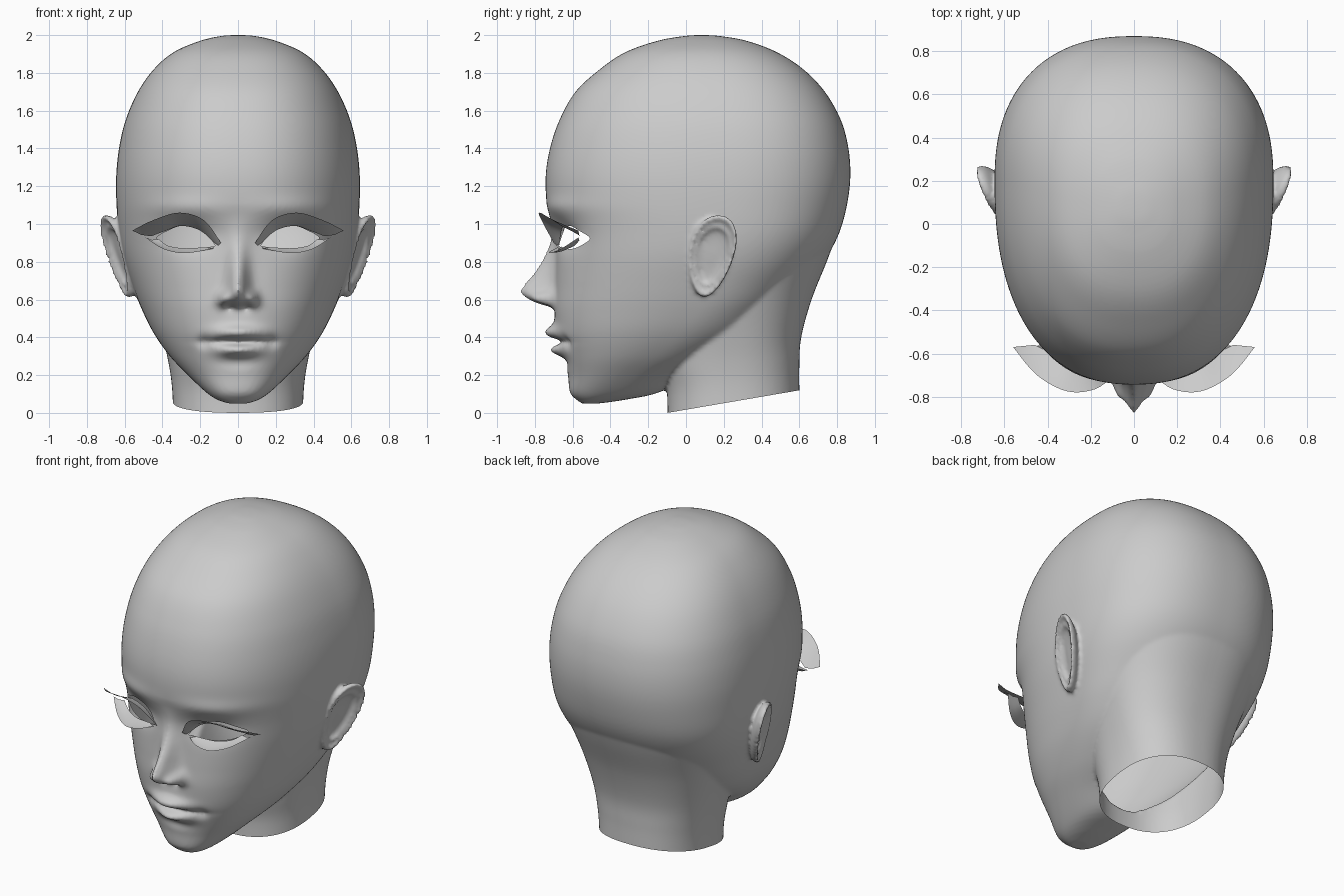
import bpy, bmesh
from math import sin, cos, pi, exp
from mathutils import Vector

if "Cube" in bpy.data.objects:
    bpy.data.objects.remove(bpy.data.objects["Cube"])

skin = bpy.data.materials.new("grey_clay")
skin.use_nodes = True
GREY = (0.6, 0.6, 0.6, 1)
skin.diffuse_color = GREY
skin.node_tree.nodes["Principled BSDF"].inputs["Base Color"].default_value = GREY


def spline(rows, steps):
    """Catmull-Rom through rows of any width."""
    pts = [Vector(r) for r in rows]
    out = []
    for i in range(len(pts) - 1):
        a, b, c, d = (pts[min(max(k, 0), len(pts) - 1)] for k in range(i - 1, i + 3))
        for s in range(steps):
            t = s / steps
            out.append(b + (c - a) * (t / 2) + (a * 2 - b * 5 + c * 4 - d) * (t * t / 2)
                       + (b * 3 - a - c * 3 + d) * (t ** 3 / 2))
    return out + [pts[-1]]


def new_object(name, bm, slots=1):
    me = bpy.data.meshes.new(name)
    bm.to_mesh(me)
    bm.free()
    for _ in range(slots):
        me.materials.append(skin)
    ob = bpy.data.objects.new(name, me)
    bpy.context.collection.objects.link(ob)
    return ob


def skin_rings(bm, rings, caps=True, closed=True):
    vs = [[bm.verts.new(p) for p in ring] for ring in rings]
    for a, b in zip(vs, vs[1:]):
        n = len(a)
        for i in range(n if closed else n - 1):
            j = (i + 1) % n
            bm.faces.new((a[i], a[j], b[j], b[i]))
    if caps:
        bm.faces.new(vs[0])
        bm.faces.new(vs[-1])


def bump(x, z, cx, cz, sx, sz):
    return exp(-((x - cx) / sx) ** 2 - ((z - cz) / sz) ** 2)


# Nose ridge: height, projection, half width
nose = spline([(0.5, 0, .08), (.55, 0, .08), (.575, .075, .075), (.61, .15, .065), (.65, .18, .056),
               (.72, .13, .05), (.82, .065, .05), (.92, .02, .05), (1.03, 0, .06), (1.1, 0, .06)], 6)


def features(x, z):
    """Forward relief of the face."""
    x = abs(x)
    d = 0
    for a, b in zip(nose, nose[1:]):
        if a[0] <= z < b[0]:
            r = a.lerp(b, (z - a[0]) / (b[0] - a[0]))
            d += r[1] * exp(-(x / r[2]) ** 2)
    d += .07 * bump(x, z, .075, .605, .032, .035)       # nostril wings
    d -= .05 * bump(x, z, .045, .562, .022, .016)       # nostrils
    d += .065 * bump(x, z, 0, .425, .12, .035)          # upper lip
    d += .06 * bump(x, z, 0, .33, .1, .03)              # lower lip
    d -= .05 * bump(x, z, 0, .378, .15, .013)           # mouth line
    d -= .02 * bump(x, z, .18, .375, .03, .03)          # mouth corners
    d -= .015 * bump(x, z, 0, .27, .1, .03)             # chin crease
    d -= .045 * bump(x, z, .25, .94, .13, .08)          # eye sockets
    d += .015 * bump(x, z, .3, 1.09, .2, .05)           # brows
    return d


def loft(bm, rows, steps, sides, relief=False):
    """Rows: z, half width, front y, widest y, back y."""
    rings = []
    for z, w, front, mid, back in spline(rows, steps):
        ring = []
        for i in range(sides):
            a = 2 * pi * i / sides
            s, c = sin(a), cos(a)
            n = 2 / 2.35
            x = w * abs(s) ** n * (1 if s > 0 else -1)
            depth = abs(c) ** n
            y = mid + ((front - mid) if c > 0 else (back - mid)) * depth
            if relief and c > 0:
                y -= features(x, z) * min(1, depth * 1.3)
            ring.append((x, y, z))
        rings.append(ring)
    skin_rings(bm, rings)


bm = bmesh.new()
# Skull and face
loft(bm, [(.05, .05, -.55, -.51, -.46), (.07, .11, -.58, -.47, -.32), (.11, .17, -.615, -.4, -.14),
          (.2, .265, -.625, -.3, 0), (.3, .36, -.65, -.18, .2), (.42, .445, -.685, -.05, .4),
          (.55, .51, -.7, .06, .52), (.68, .56, -.695, .12, .63), (.82, .605, -.69, .17, .74),
          (.95, .63, -.7, .2, .81), (1.1, .643, -.735, .2, .852), (1.25, .645, -.743, .2, .87),
          (1.4, .63, -.72, .2, .86), (1.55, .595, -.67, .19, .82), (1.7, .53, -.585, .17, .735),
          (1.82, .445, -.455, .14, .62), (1.91, .34, -.32, .11, .48), (1.97, .2, -.15, .09, .32),
          (1.995, .09, -.01, .08, .18), (2.0, .02, .06, .08, .1)], 9, 240, True)
# Neck
loft(bm, [(-.15, .34, -.1, .25, .6), (.1, .347, -.1, .25, .6), (.25, .365, -.13, .25, .6),
          (.4, .4, -.13, .25, .61), (.6, .46, -.1, .25, .665), (.8, .53, 0, .25, .745),
          (.95, .58, .1, .25, .8)], 6, 96)
# Ears: concentric rings running from the bowl, over the rim, to the back
ear_profile = [(.08, -.012), (.4, -.014), (.62, -.008), (.7, .012), (.78, .004), (.86, .014),
               (.94, .026), (1, .014), (.98, -.012), (.88, -.032), (.65, -.06), (.3, -.1)]
for side in (1, -1):
    rings = []
    for r, out in spline(ear_profile, 3):
        ring = []
        for i in range(48):
            a = 2 * pi * i / 48
            z = .83 + .218 * r * cos(a)
            y = .135 + .12 * r * sin(a) * (1 + .22 * cos(a)) + .17 * (z - .83)
            ring.append((side * (.632 + .22 * (z - .83) + .36 * (y - .135) + out), y, z))
        rings.append(ring)
    skin_rings(bm, rings)
bmesh.ops.recalc_face_normals(bm, faces=bm.faces)
raw = new_object("head_raw", bm, 2)

# Cutters for the eye openings and the neck opening
cut = bmesh.new()
lid = spline([(.12, .885), (.16, .94), (.22, .98), (.3, .99), (.37, .965), (.43, .925),
              (.37, .885), (.29, .868), (.2, .87), (.12, .885)], 5)[:-1]
for side in (1, -1):
    skin_rings(cut, [[(side * x, y, z) for x, z in lid] for y in (-1, -.2)])
skin_rings(cut, [[(x, -.9, z - .137), (x, .9, z + .171)] + [(x, .9, -.6), (x, -.9, -.6)]
                 for x in (-.8, .8) for z in (0,)])
bmesh.ops.recalc_face_normals(cut, faces=cut.faces)
for f in cut.faces:
    f.material_index = 1
cutter = new_object("opening_cutter", cut, 2)
cutter.hide_render = True

remesh = raw.modifiers.new("fuse", "REMESH")
remesh.mode, remesh.voxel_size = "VOXEL", .0125
soft = raw.modifiers.new("soften", "SMOOTH")
soft.factor, soft.iterations = .5, 4
hole = raw.modifiers.new("openings", "BOOLEAN")
hole.operation, hole.object, hole.solver = "DIFFERENCE", cutter, "EXACT"

# Bake the fused shell, then drop the faces left by the cutters
baked = bpy.data.meshes.new_from_object(raw.evaluated_get(bpy.context.evaluated_depsgraph_get()))
bm = bmesh.new()
bm.from_mesh(baked)
bmesh.ops.delete(bm, geom=[f for f in bm.faces if f.material_index == 1], context="FACES")
for f in bm.faces:
    f.smooth = True
new_object("head", bm)
for ob in (raw, cutter):
    bpy.data.objects.remove(ob)

# Eyelashes: thin sheets between a root curve on the lid and a free tip curve
lashes = {
    "upper_lash": ([(.115, -.67, .89), (.2, -.66, .965), (.3, -.64, .99), (.38, -.6, .965), (.46, -.56, .935)],
                   [(.09, -.7, .9), (.18, -.765, 1.02), (.31, -.775, 1.06), (.45, -.7, 1.02), (.56, -.57, .965)]),
    "lower_lash": ([(.13, -.66, .88), (.2, -.65, .875), (.29, -.63, .872), (.37, -.59, .885), (.42, -.56, .92)],
                   [(.13, -.68, .875), (.2, -.72, .856), (.3, -.72, .846), (.4, -.66, .87), (.49, -.57, .928)])}
for name, (root, tip) in lashes.items():
    for side, label in ((1, "left_"), (-1, "right_")):
        bm = bmesh.new()
        rows = [spline(root, 5), spline(tip, 5)]
        rows.insert(1, [a.lerp(b, .5) - Vector((0, 0, .008)) for a, b in zip(*rows)])
        skin_rings(bm, [[(side * p.x, p.y, p.z) for p in r] for r in rows], False, False)
        bmesh.ops.recalc_face_normals(bm, faces=bm.faces)
        for f in bm.faces:
            f.smooth = True
        new_object(label + name, bm)
